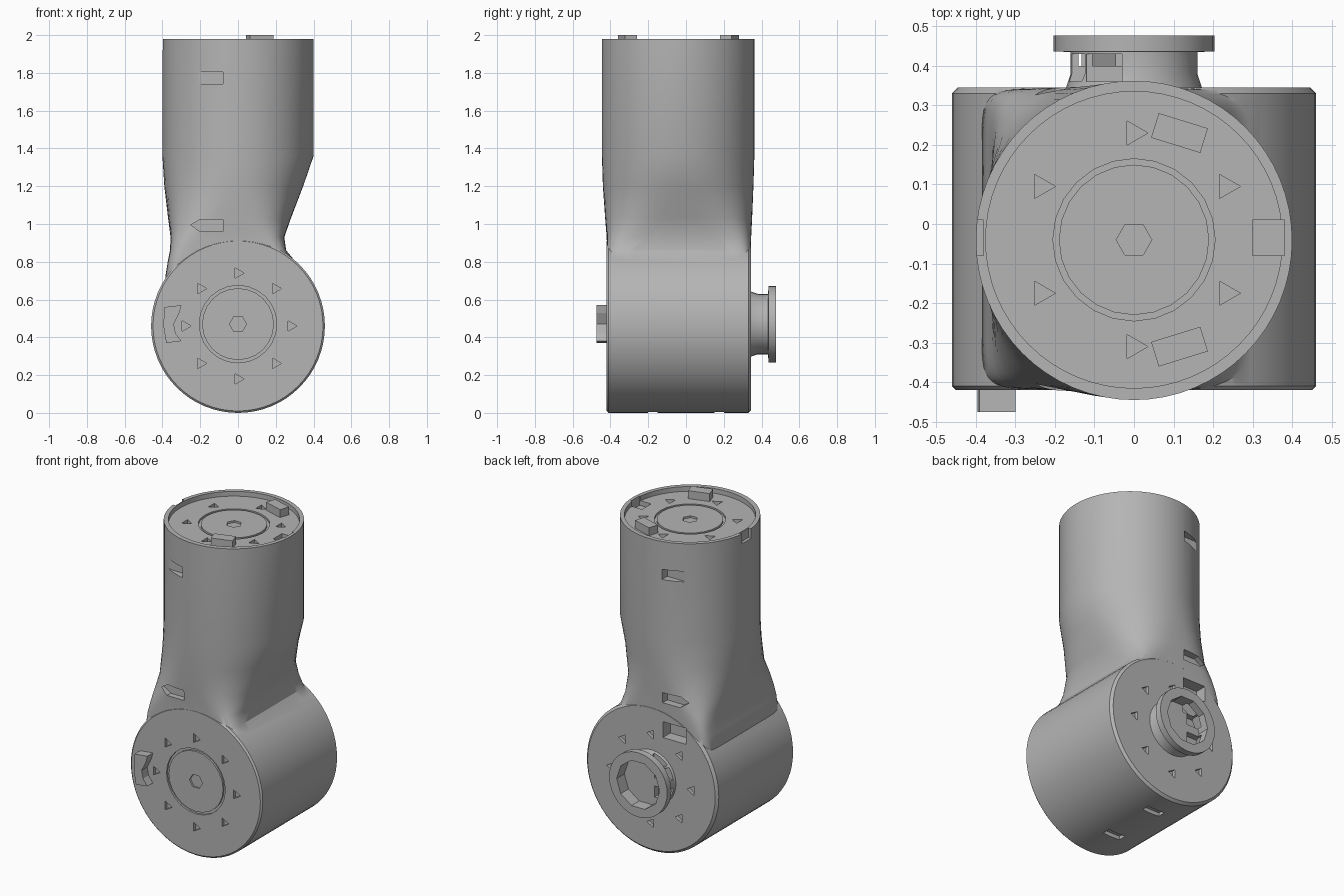
import bpy, bmesh, math
from mathutils import Vector, Matrix

cube = bpy.data.objects.get("Cube")
if cube:
    bpy.data.objects.remove(cube, do_unlink=True)

grey = bpy.data.materials.new("machined grey")
grey.use_nodes = True
grey.diffuse_color = (0.46, 0.46, 0.46, 1)
grey.node_tree.nodes["Principled BSDF"].inputs["Base Color"].default_value = (0.46, 0.46, 0.46, 1)

DRUM_Z, ARM_Y = 0.46, -0.04


def finish(bm, name):
    bmesh.ops.recalc_face_normals(bm, faces=bm.faces)
    mesh = bpy.data.meshes.new(name)
    bm.to_mesh(mesh)
    bm.free()
    mesh.materials.append(grey)
    obj = bpy.data.objects.new(name, mesh)
    bpy.context.collection.objects.link(obj)
    return obj


def skin(bm, rings):
    """Bridge closed rings of points and cap both ends."""
    loops = [[bm.verts.new(p) for p in ring] for ring in rings]
    n = len(loops[0])
    for a, b in zip(loops, loops[1:]):
        for i in range(n):
            j = (i + 1) % n
            bm.faces.new((a[i], a[j], b[j], b[i]))
    bm.faces.new(loops[0])
    bm.faces.new(loops[-1])


def turned(bm, profile, origin, axis, sides=64):
    """Solid of revolution from (radius, distance along axis) pairs."""
    rot = Vector((0, 0, 1)).rotation_difference(Vector(axis)).to_matrix()
    skin(bm, [[Vector(origin) + rot @ Vector((r * math.cos(t), r * math.sin(t), d))
               for t in (2 * math.pi * i / sides for i in range(sides))]
              for r, d in profile])


def box(bm, lo, hi):
    lo, hi = Vector(lo), Vector(hi)
    bmesh.ops.create_cube(bm, size=1, matrix=Matrix.Translation((lo + hi) / 2)
                          @ Matrix.Diagonal((hi - lo).to_4d()))


def combine(target, tool, mode):
    mod = target.modifiers.new("combine", "BOOLEAN")
    mod.operation, mod.object, mod.solver = mode, tool, "EXACT"
    bpy.context.view_layer.objects.active = target
    bpy.ops.object.modifier_apply(modifier=mod.name)
    bpy.data.objects.remove(tool, do_unlink=True)


def cut(target, build):
    bm = bmesh.new()
    build(bm)
    combine(target, finish(bm, "cutter"), "DIFFERENCE")


def smooth(obj, angle=30):
    bpy.ops.object.select_all(action="DESELECT")
    obj.select_set(True)
    bpy.context.view_layer.objects.active = obj
    bpy.ops.object.shade_smooth_by_angle(angle=math.radians(angle))


# arm: round at the top, squared and tapered where it meets the drum
def section(z, left, right, front, back, power, sides=64):
    def bend(v):
        return math.copysign(abs(v) ** (2 / power), v)
    pts = []
    for i in range(sides):
        t = 2 * math.pi * i / sides
        pts.append(((left + right) / 2 + (right - left) / 2 * bend(math.cos(t)),
                    (front + back) / 2 + (back - front) / 2 * bend(math.sin(t)), z))
    return pts


bm = bmesh.new()
skin(bm, [section(*s) for s in (
    (0.46, -0.3, 0.3, -0.41, 0.335, 8),
    (0.72, -0.385, 0.37, -0.418, 0.343, 12),
    (0.8, -0.372, 0.305, -0.418, 0.343, 12),
    (0.86, -0.36, 0.255, -0.418, 0.343, 10),
    (0.93, -0.357, 0.245, -0.42, 0.345, 6),
    (1.03, -0.37, 0.28, -0.428, 0.35, 3),
    (1.2, -0.39, 0.345, -0.44, 0.357, 2.2),
    (1.36, -0.4, 0.4, -0.445, 0.362, 2),
    (1.98, -0.4, 0.4, -0.445, 0.362, 2))])
body = finish(bm, "joint_housing")

# drum across the bottom
bm = bmesh.new()
turned(bm, [(0.445, -0.345), (0.46, -0.33), (0.46, 0.41), (0.45, 0.42)], (0, 0, DRUM_Z), (0, -1, 0))
combine(body, finish(bm, "drum"), "UNION")

# recess in the top that leaves a thin rim
cut(body, lambda b: turned(b, [(0.375, 1.95), (0.375, 2.1)], (0, ARM_Y, 0), (0, 0, 1)))


# slanted slots on front and back of the arm, small notches under the drum
def slots(b):
    for z in (0.995, 1.775):
        for lo, hi in ((-0.5, -0.385), (0.3, 0.42)):
            shape = ((-0.25, z), (-0.2, z - 0.035), (-0.08, z - 0.035), (-0.08, z + 0.03), (-0.2, z + 0.03))
            skin(b, [[(x, y, h) for x, h in shape] for y in (lo, hi)])
    box(b, (-0.24, 0.27, 0.74), (-0.08, 0.4, 0.84))
    for y in (-0.2, 0.15):
        box(b, (-0.06, y, -0.1), (0.06, y + 0.05, 0.025))
    for x in (-0.4, 0.36):
        box(b, (x - 0.06, -0.08, 1.92), (x + 0.02, 0.01, 2.1))


cut(body, slots)


# three-sided screw holes on the front and back of the drum
def screw_holes(b):
    for count, radius, size, faces in ((8, 0.28, 0.032, (-0.42, 0.345)), (6, 0.12, 0.02, (-0.42,))):
        for k in range(count):
            t = 2 * math.pi * k / count
            for y in faces:
                turned(b, [(size, -0.02), (size, 0.02)],
                       (radius * math.cos(t), y, DRUM_Z + radius * math.sin(t)), (0, 1, 0), 3)


cut(body, screw_holes)


# ring groove and small hexagonal centre hole, for both round covers
def groove(origin, axis):
    def build(b):
        turned(b, [(0.205, -0.012), (0.205, 0.05)], origin, axis, 24)
    cut(body, build)
    b = bmesh.new()
    turned(b, [(0.19, -0.03), (0.19, 0.0)], origin, axis, 24)
    plate = finish(b, "cover_centre")
    cut(plate, lambda c: turned(c, [(0.045, -0.02), (0.045, 0.05)], origin, axis, 6))
    smooth(plate)
    return plate


groove((0, -0.42, DRUM_Z + 0.01), (0, -1, 0)).name = "front_cover_centre"
groove((0, ARM_Y, 1.95), (0, 0, 1)).name = "top_cover_centre"


# screw holes in the top cover
def top_holes(b):
    for k in range(6):
        t = math.radians(30 + 60 * k)
        turned(b, [(0.035, 1.92), (0.035, 2.0)],
               (0.27 * math.cos(t), ARM_Y + 0.27 * math.sin(t), 0), (0, 0, 1), 3)


cut(body, top_holes)
smooth(body)

# two drive keys on the top cover
for side, y in (("back", 0.23), ("front", -0.31)):
    tilt = 0.3 if y < 0 else -0.3
    bm = bmesh.new()
    bmesh.ops.create_cube(bm, size=1, matrix=Matrix.Translation((0.115, y, 1.965))
                          @ Matrix.Rotation(tilt, 4, "Z") @ Matrix.Diagonal((0.13, 0.065, 0.07, 1)))
    finish(bm, "top_key_" + side)

# bracket-shaped key on the front of the drum
bm = bmesh.new()
bracket = ((-0.39, 0.56), (-0.3, 0.57), (-0.31, 0.53), (-0.34, 0.47),
           (-0.33, 0.42), (-0.3, 0.38), (-0.38, 0.37), (-0.395, 0.46))
skin(bm, [[(x, y, z) for x, z in bracket] for y in (-0.475, -0.4)])
finish(bm, "front_key")

# output shaft at the back: neck with a window, flange and open socket
bm = bmesh.new()
turned(bm, [(0.18, 0.32), (0.16, 0.38), (0.16, 0.435), (0.203, 0.436), (0.203, 0.477)],
       (0, 0, DRUM_Z + 0.01), (0, 1, 0), 32)
shaft = finish(bm, "output_flange")
cut(shaft, lambda b: turned(b, [(0.15, 0.4), (0.15, 0.6)], (0, 0, DRUM_Z + 0.01), (0, 1, 0), 10))


def windows(b):
    for z in (0.38, 0.5):
        box(b, (-0.3, 0.36, z), (-0.06, 0.43, z + 0.07))
    box(b, (-0.12, 0.36, 0.57), (-0.03, 0.43, 0.8))


cut(shaft, windows)
smooth(shaft)
